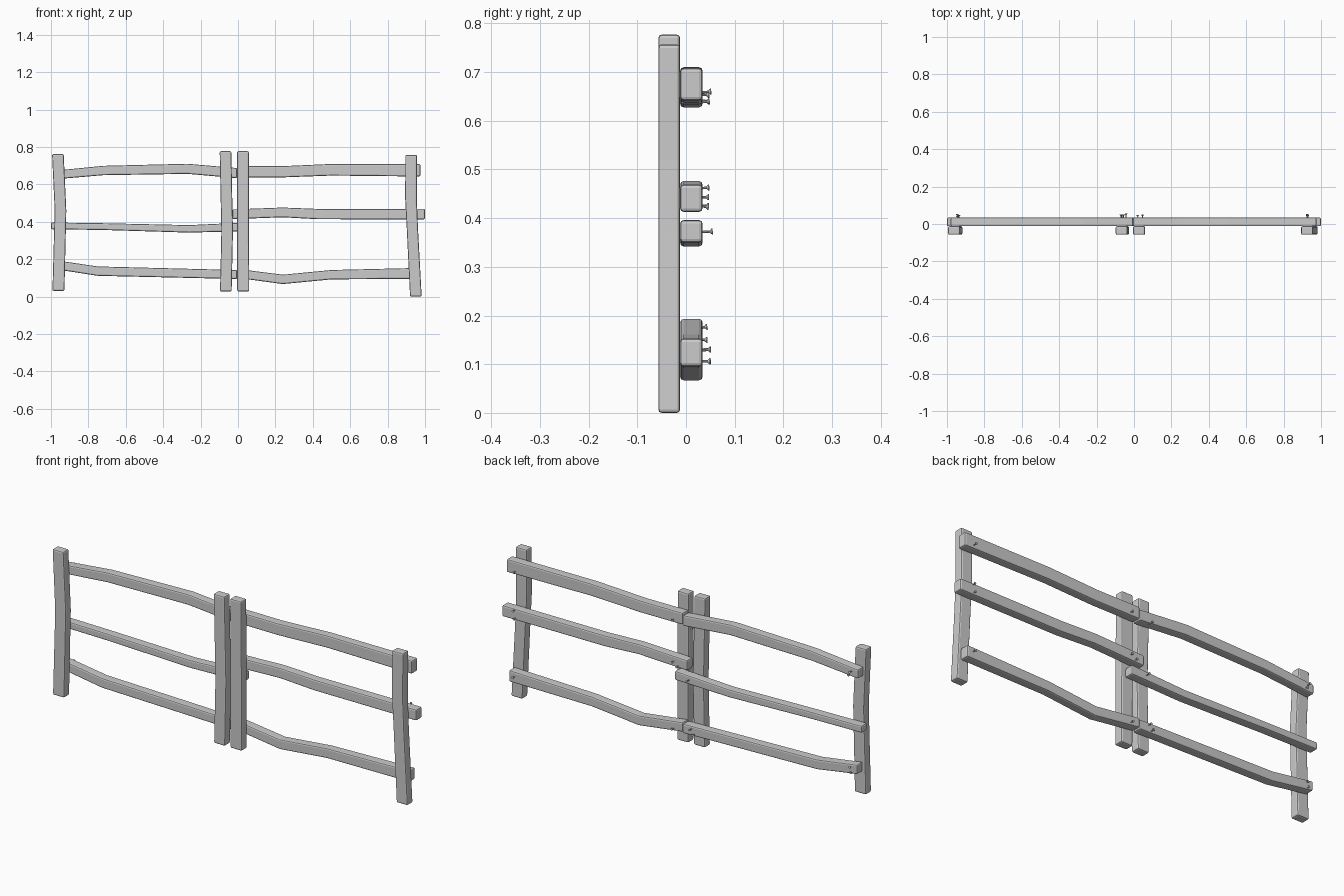
import bpy, bmesh, math
from mathutils import Vector, Matrix

if "Cube" in bpy.data.objects:
    bpy.data.objects.remove(bpy.data.objects["Cube"])


def beam(name, path, y0, y1, vertical):
    """Loft a rectangle along (x, z, thickness) points in the XZ plane, then bevel."""
    bm = bmesh.new()
    rings = []
    for x, z, t in path:
        h = t / 2
        off = Vector((h, 0, 0)) if vertical else Vector((0, 0, h))
        c = Vector((x, 0, z))
        a, b = Vector((0, y0, 0)), Vector((0, y1, 0))
        rings.append([bm.verts.new(p) for p in
                      (c - off + a, c + off + a, c + off + b, c - off + b)])
    for r, s in zip(rings, rings[1:]):
        for i in range(4):
            j = (i + 1) % 4
            bm.faces.new((r[i], r[j], s[j], s[i]))
    bm.faces.new(rings[0])
    bm.faces.new(rings[-1])
    bmesh.ops.recalc_face_normals(bm, faces=bm.faces)
    me = bpy.data.meshes.new(name)
    bm.to_mesh(me)
    bm.free()
    ob = bpy.data.objects.new(name, me)
    bpy.context.collection.objects.link(ob)
    mod = ob.modifiers.new("worn_edges", 'BEVEL')
    mod.width = 0.007
    mod.segments = 2
    mod.limit_method = 'ANGLE'
    mod.angle_limit = math.radians(40)
    return ob


def nail(x, z, y, tilt):
    """Thin shank with a flared flat head, driven into the back of a rail."""
    bm = bmesh.new()
    prof = [(0.0025, -0.028), (0.0025, -0.006), (0.0062, -0.002), (0.0062, 0)]
    n = 8
    rings = [[bm.verts.new((r * math.cos(2 * math.pi * i / n),
                            r * math.sin(2 * math.pi * i / n), h))
              for i in range(n)] for r, h in prof]
    for r, s in zip(rings, rings[1:]):
        for i in range(n):
            j = (i + 1) % n
            bm.faces.new((r[i], r[j], s[j], s[i]))
    bm.faces.new(rings[0])
    bm.faces.new(rings[-1])
    bmesh.ops.recalc_face_normals(bm, faces=bm.faces)
    me = bpy.data.meshes.new("nail")
    bm.to_mesh(me)
    bm.free()
    ob = bpy.data.objects.new("nail", me)
    ob.matrix_world = (Matrix.Translation((x, y, z))
                       @ Matrix.Rotation(math.radians(-90 + tilt), 4, 'X'))
    bpy.context.collection.objects.link(ob)


# Upright posts at the front
posts = {
    "outer_left_post": [(-0.960, 0.03, 0.064), (-0.949, 0.46, 0.062), (-0.963, 0.762, 0.062)],
    "inner_left_post": [(-0.065, 0.027, 0.062), (-0.058, 0.35, 0.062), (-0.067, 0.777, 0.062)],
    "inner_right_post": [(0.028, 0.027, 0.064), (0.026, 0.777, 0.063)],
    "outer_right_post": [(0.951, 0.003, 0.062), (0.932, 0.37, 0.06),
                         (0.925, 0.52, 0.062), (0.926, 0.757, 0.063)],
}
for name, path in posts.items():
    path[0] = (path[0][0], 0.0 if name == "outer_right_post" else path[0][1], path[0][2])
    beam(name, path, -0.057, -0.012, True)

# Crooked rails fixed behind the posts
rails = {
    "left_top_rail": [(-0.98, 0.650, 0.046), (-0.72, 0.674, 0.050),
                      (-0.27, 0.683, 0.054), (-0.005, 0.660, 0.054)],
    "left_middle_rail": [(-1.0, 0.378, 0.036), (-0.72, 0.374, 0.036),
                         (-0.26, 0.362, 0.040), (0.04, 0.373, 0.046)],
    "left_bottom_rail": [(-0.975, 0.170, 0.048), (-0.75, 0.136, 0.050),
                         (-0.005, 0.118, 0.048)],
    "right_top_rail": [(-0.005, 0.668, 0.060), (0.23, 0.667, 0.060),
                       (0.50, 0.678, 0.062), (0.975, 0.675, 0.066)],
    "right_middle_rail": [(-0.03, 0.440, 0.052), (0.24, 0.450, 0.052),
                          (0.43, 0.441, 0.055), (1.0, 0.441, 0.056)],
    "right_bottom_rail": [(-0.005, 0.124, 0.048), (0.24, 0.092, 0.050),
                          (0.50, 0.117, 0.050), (0.962, 0.124, 0.058)],
}
for name, path in rails.items():
    beam(name, path, -0.012, 0.034, False)

# Nails along the back
for x, z, y, tilt in [
    (-0.945, 0.660, 0.052, 8), (-0.935, 0.640, 0.048, -5),
    (-0.065, 0.640, 0.049, 6), (0.045, 0.653, 0.048, 0),
    (-0.042, 0.373, 0.055, 4),
    (0.93, 0.463, 0.048, 5), (0.925, 0.423, 0.047, -5),
    (0.045, 0.443, 0.047, 0), (0.020, 0.425, 0.047, -4),
    (-0.94, 0.177, 0.044, 10), (-0.945, 0.150, 0.044, 0),
    (-0.055, 0.130, 0.051, -4), (-0.070, 0.107, 0.051, 4),
    (0.045, 0.106, 0.050, 0), (0.93, 0.130, 0.051, 5), (0.925, 0.66, 0.052, 5),
]:
    nail(x, z, y, tilt)
